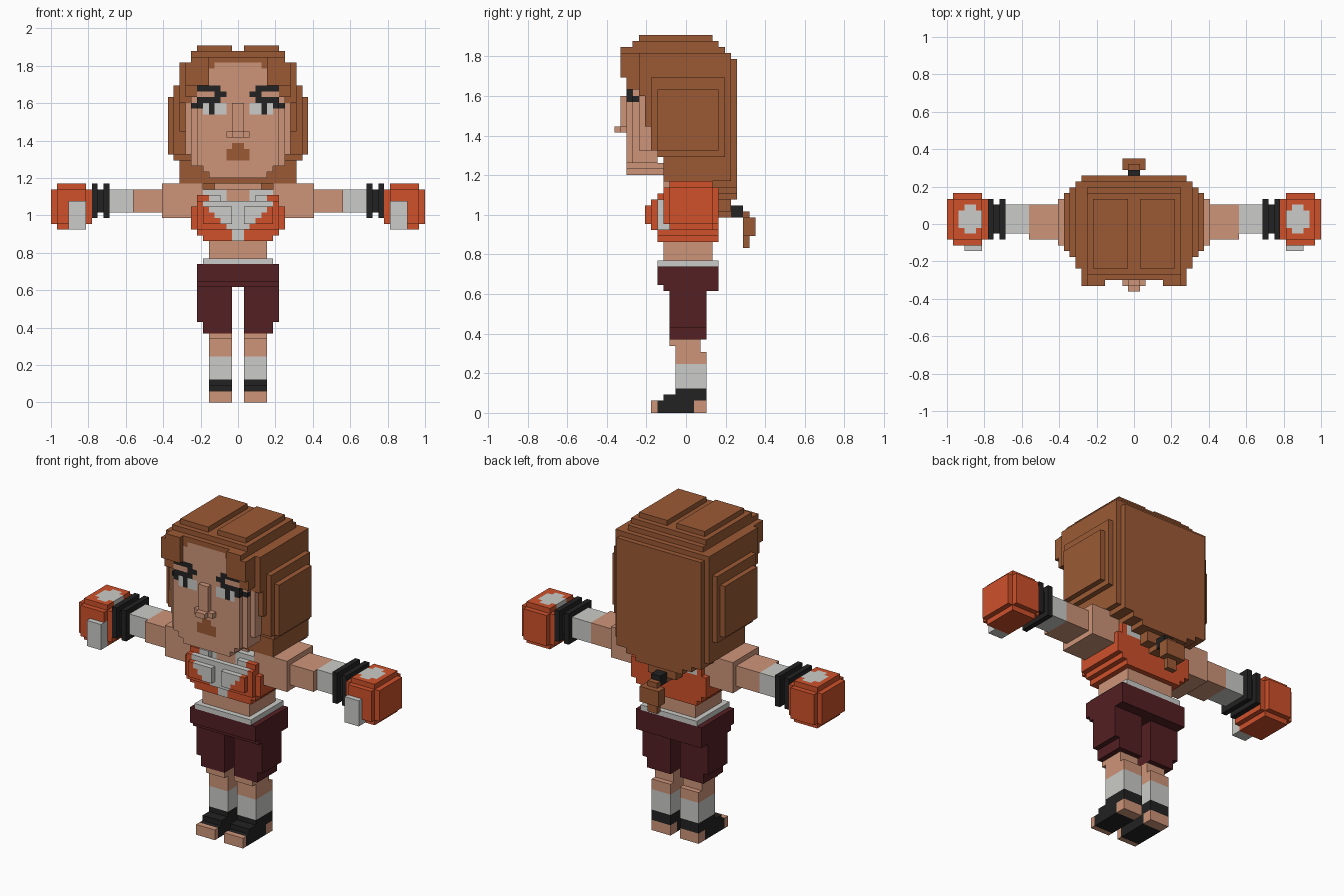
import bpy, bmesh, math

if "Cube" in bpy.data.objects:
    bpy.data.objects.remove(bpy.data.objects["Cube"])

SX, SY, SZ, OY = 1 / 32, 0.031, 0.0308, 0.01   # block size and depth offset
COLOURS = {
    "skin": (0.62, 0.30, 0.19), "hair_brown": (0.33, 0.102, 0.036),
    "orange": (0.62, 0.083, 0.024), "white": (0.60, 0.60, 0.58),
    "black": (0.016, 0.016, 0.016), "maroon": (0.088, 0.014, 0.017),
}
MATS = {}
for cname, rgb in COLOURS.items():
    MATS[cname] = bpy.data.materials.new(cname)
    MATS[cname].diffuse_color = (*rgb, 1)

grid = {}   # block -> (part, colour); later boxes replace earlier ones


def box(part, colour, x, y, z, rule=None):
    """Fill a block range on the right side and mirror it to the left."""
    for i in range(*x):
        for j in range(*y):
            for k in range(*z):
                if rule is None or rule(i, j, k):
                    for ii in (i, -1 - i):
                        grid[ii, j, k] = (part, colour)


def rounded(x, y, z, trim=1):
    """Rule that trims the edges and corners of a block range."""
    def rule(i, j, k):
        d = sorted(min(v - r[0], r[1] - 1 - v) for v, r in ((i, x), (j, y), (k, z)))
        return d[0] + d[1] >= trim and sum(d) >= trim + 1
    return rule


# Feet and shoes
box("feet", "skin", (1, 5), (-6, 3), (0, 2))
box("shoes", "black", (1, 5), (-5, 1), (0, 2))
box("shoes", "black", (1, 5), (-4, 3), (2, 3))
box("shoes", "black", (1, 5), (-2, 3), (3, 4))

# Legs with white ankle wraps
box("ankle_wraps", "white", (1, 5), (-2, 3), (4, 8))
box("legs", "skin", (1, 5), (-2, 3), (8, 10))
box("legs", "skin", (1, 5), (-2, 2), (10, 11))
box("legs", "skin", (1, 5), (-3, 2), (11, 12))

# Shorts and waistband
box("shorts", "maroon", (1, 6), (-3, 3), (12, 14))
box("shorts", "maroon", (1, 7), (-3, 3), (14, 20))
box("shorts", "maroon", (0, 7), (-4, 5), (20, 21))
box("shorts", "maroon", (0, 7), (-5, 5), (21, 24))
box("waistband", "white", (0, 6), (-5, 5), (24, 25))

# Belly, top and its white front panel
box("belly", "skin", (0, 5), (-4, 4), (25, 28))
for half, z in ((6, (28, 29)), (7, (29, 30)), (8, (30, 34))):
    box("top", "orange", (0, half), (-5, 5), z)
box("top", "orange", (0, 7), (-6, -5), (30, 35))
box("top", "orange", (1, 6), (-7, -6), (31, 34))
box("top", "orange", (5, 7), (-5, 5), (34, 36))
box("straps", "white", (0, 6), (-4, 5), (34, 37))
box("straps", "white", (3, 5), (-5, -4), (34, 36))
box("front_panel", "white", (0, 6), (-7, -4), (28, 35),
    lambda i, j, k: (i, j, k) in grid and i < max(1, k - 28))
box("chest", "skin", (0, 2), (-4, -3), (34, 37))

# Shoulders, arms, wrist wraps and black bands
box("shoulders", "skin", (6, 13), (-4, 4), (32, 38),
    lambda i, j, k: i > 7 or k > 33)
box("arms", "skin", (13, 18), (-3, 3), (33, 37))
box("wrist_wraps", "white", (18, 23), (-2, 3), (33, 37))
box("wrist_bands", "black", (22, 25), (-3, 4), (32, 38),
    lambda i, j, k: i != 23 or (-3 < j < 3 and 32 < k < 37))

# Gloves with a white oval on top and a white thumb
gx, gy, gz = (25, 32), (-4, 5), (30, 38)
box("gloves", "orange", gx, gy, gz, rounded(gx, gy, gz))
box("glove_patches", "white", (26, 30), (-2, 3), (37, 38),
    lambda i, j, k: not (i in (26, 29) and j in (-2, 2)))
box("thumbs", "white", (26, 29), (-5, -3), (30, 35))

# Neck
box("neck", "skin", (0, 4), (-3, 3), (36, 40))


# Hair: bands by height, narrowed towards front and back
def hair_plan(i, j, k):
    for half, y0, y1 in ((9, -11, 8), (10, -8, 7), (11, -6, 6), (12, -5, 5)):
        if i < half and y0 <= j < y1:
            return j >= -10 or i >= 5
    return False


for half, y, z in (
        (9, (-1, 8), (37, 38)), (10, (-4, 8), (38, 42)), (11, (-5, 8), (42, 43)),
        (12, (-6, 8), (43, 47)), (12, (-7, 8), (47, 52)), (12, (-8, 8), (52, 53)),
        (11, (-10, 8), (53, 55)), (10, (-11, 8), (55, 58)), (10, (-11, 7), (58, 59)),
        (8, (-11, 6), (59, 60)), (8, (-9, 5), (60, 61))):
    box("hair", "hair_brown", (0, half), y, z, hair_plan)
box("hair", "hair_brown", (1, 7), (-8, 4), (61, 62))
for half, y, z in ((7, (3, 8), (36, 37)), (5, (5, 8), (35, 36)),
                   (3, (5, 7), (33, 35)), (1, (5, 7), (32, 33))):
    box("hair", "hair_brown", (0, half), y, z)

# Ponytail and tie
box("hair_tie", "black", (0, 1), (7, 9), (32, 34))
box("ponytail", "hair_brown", (0, 2), (9, 11), (29, 32))
box("ponytail", "hair_brown", (0, 1), (9, 10), (27, 33))

# Face
for half, y, z in (
        (5, (-10, 0), (39, 40)), (6, (-10, -3), (40, 41)), (7, (-10, -5), (41, 56)),
        (8, (-9, -5), (41, 55)), (9, (-8, -5), (43, 52)), (6, (-10, -5), (56, 58)),
        (4, (-10, -5), (58, 59))):
    box("face", "skin", (0, half), y, z)

# Nose and mouth
box("nose", "skin", (0, 1), (-11, -10), (46, 52))
box("nose", "skin", (0, 2), (-11, -10), (46, 47))
box("nose", "skin", (0, 1), (-12, -11), (46, 47))
box("mouth", "hair_brown", (0, 2), (-10, -9), (42, 44))
box("mouth", "hair_brown", (0, 1), (-10, -9), (44, 45))

# Eyes and brows
box("eyes", "white", (2, 6), (-10, -9), (50, 52))
box("eyes", "black", (4, 5), (-10, -9), (50, 52))
box("eyes", "black", (6, 7), (-10, -9), (51, 52))
box("eyes", "black", (7, 8), (-9, -8), (51, 52))
box("eyes", "black", (3, 7), (-10, -9), (52, 53))
box("brows", "black", (2, 4), (-10, -9), (53, 54))
box("brows", "black", (3, 7), (-10, -9), (54, 55))

# Turn the visible block sides of each part into one mesh
for part in sorted({p for p, c in grid.values()}):
    bm, verts, slots = bmesh.new(), {}, []
    for cell, (p, colour) in grid.items():
        if p != part:
            continue
        if colour not in slots:
            slots.append(colour)
        for axis in range(3):
            for side in (0, 1):
                near = list(cell)
                near[axis] += 2 * side - 1
                if tuple(near) in grid:
                    continue
                u, v = (axis + 1) % 3, (axis + 2) % 3
                loop = []
                for a, b in ((0, 0), (1, 0), (1, 1), (0, 1)):
                    c = list(cell)
                    c[axis] += side
                    c[u] += a
                    c[v] += b
                    c = tuple(c)
                    if c not in verts:
                        verts[c] = bm.verts.new((c[0] * SX, c[1] * SY + OY, c[2] * SZ))
                    loop.append(verts[c])
                face = bm.faces.new(loop if side else loop[::-1])
                face.material_index = slots.index(colour)
    bmesh.ops.dissolve_limit(bm, angle_limit=math.radians(1), verts=bm.verts[:],
                             edges=bm.edges[:], delimit={'MATERIAL'})
    mesh = bpy.data.meshes.new(part)
    bm.to_mesh(mesh)
    bm.free()
    for colour in slots:
        mesh.materials.append(MATS[colour])
    bpy.context.collection.objects.link(bpy.data.objects.new(part, mesh))

for m in bpy.data.materials:
    if m.users and not m.is_grease_pencil:
        m.use_nodes = True
        m.node_tree.nodes["Principled BSDF"].inputs["Base Color"].default_value = m.diffuse_color
